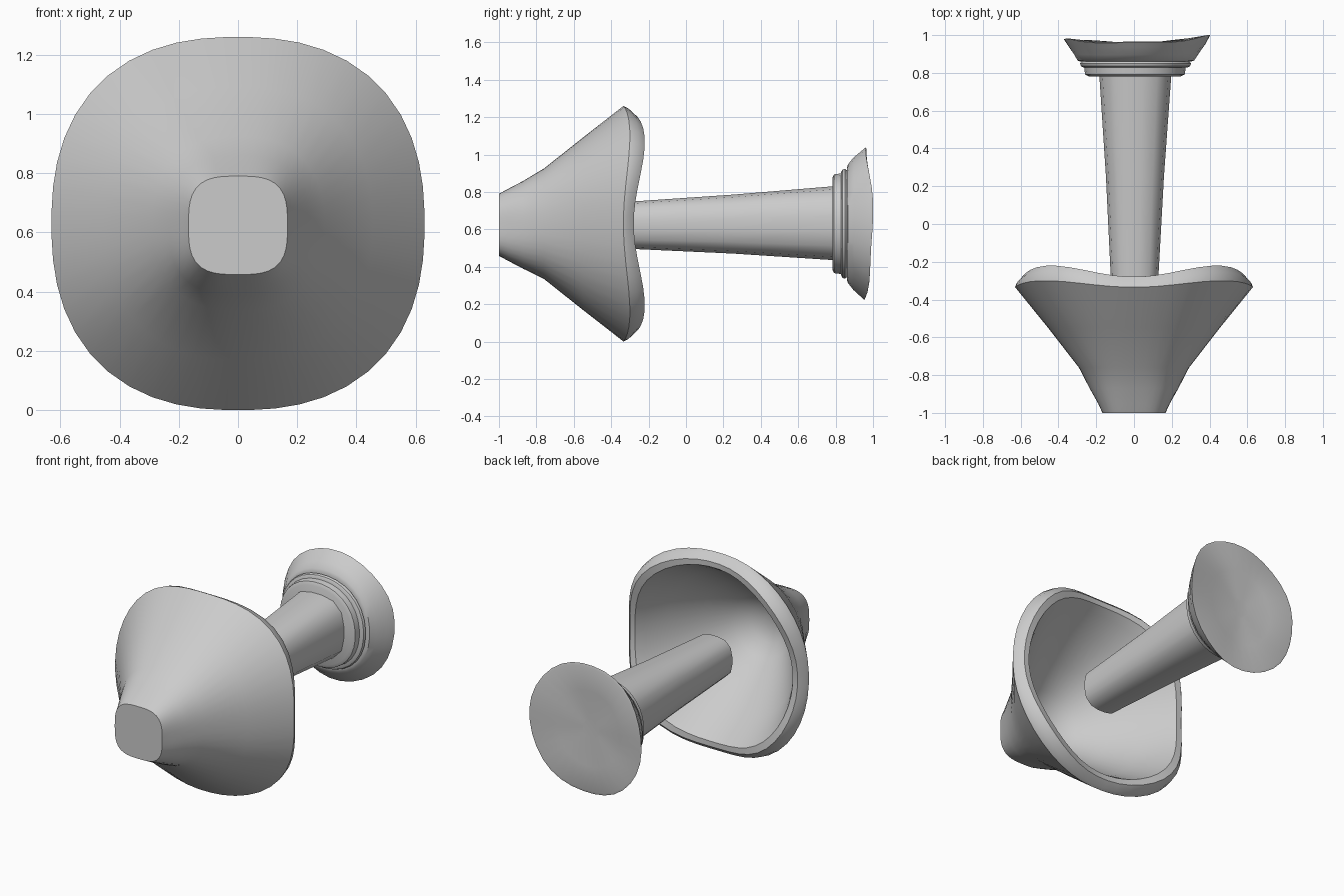
import bpy, bmesh
from math import sin, cos, pi, radians

if "Cube" in bpy.data.objects:
    bpy.data.objects.remove(bpy.data.objects["Cube"])

CZ = 0.63  # height of the common axis


def section(a, n):
    """Point on a unit rounded square (superellipse) at angle a."""
    c, s = cos(a), sin(a)
    k = (abs(c) ** n + abs(s) ** n) ** (-1 / n)
    return c * k, s * k


def loft(name, rings, sides, warp=None):
    """Skin rings (y, radius x, radius z, roundness, warp amount, centre x, centre z) along y."""
    bm = bmesh.new()
    loops = []
    for y, rx, rz, n, w, cx, cz in rings:
        loop = []
        for i in range(sides):
            a = 2 * pi * (i + 0.5) / sides
            u, v = section(a, n)
            dy = w * warp(a) if warp else 0
            loop.append(bm.verts.new((cx + rx * u, y + dy, cz + rz * v)))
        loops.append(loop)
    for p, q in zip(loops, loops[1:]):
        for i in range(sides):
            j = (i + 1) % sides
            bm.faces.new((p[i], p[j], q[j], q[i]))
    bm.faces.new(loops[0])
    bm.faces.new(loops[-1])
    bmesh.ops.recalc_face_normals(bm, faces=bm.faces)
    me = bpy.data.meshes.new(name)
    bm.to_mesh(me)
    bm.free()
    ob = bpy.data.objects.new(name, me)
    bpy.context.collection.objects.link(ob)
    bpy.context.view_layer.objects.active = ob
    ob.select_set(True)
    bpy.ops.object.shade_smooth_by_angle(angle=radians(35))
    ob.select_set(False)
    return ob


def round_rings(profile, n, cx=0.0, cz=CZ):
    return [(y, r, r, n, 0, cx, cz) for y, r in profile]


# Hollow flared shade: outer wall, turned rim, rounded bowl inside; rim rises at its corners
shade = [(-1.0, .167, .166, 3.2, 0), (-.95, .19, .193, 3.0, 0),
         (-.87, .235, .235, 2.6, 0), (-.76, .292, .295, 2.35, 0),
         (-.55, .455, .462, 2.3, 0), (-.335, .63, .63, 2.38, .035),
         (-.315, .622, .62, 2.38, .06), (-.28, .59, .588, 2.35, .06),
         (-.28, .555, .555, 2.25, .05), (-.325, .525, .525, 2.15, .025),
         (-.45, .45, .45, 2.1, 0), (-.62, .32, .32, 2.1, 0),
         (-.76, .20, .20, 2.0, 0), (-.82, .12, .12, 2.0, 0),
         (-.84, .04, .04, 2.0, 0)]
loft("shade", [(*r, 0, CZ - .006 * (r[0] < -.8)) for r in shade], 48,
     warp=lambda a: sin(2 * a) ** 2)

# Tapered stem, widening towards the base
stem = [(-.29, .126, .127, 2.9, 0, .003, .622),
        (.25, .154, .158, 2.9, 0, .005, .628),
        (.80, .192, .199, 2.9, 0, .007, .633)]
loft("stem", stem, 16)

# Two stepped collars
loft("inner_collar", round_rings([(.782, .245), (.792, .265),
                                  (.832, .27), (.845, .25)], 2.15, .005), 32)
loft("outer_collar", round_rings([(.828, .275), (.836, .29),
                                  (.85, .295), (.868, .28)], 2.15, .008), 32)


# Flared base plate with a wavy edge and a slightly dished back
def plate_wave(a):
    c = cos(a)
    return c * c * (1.0 if c > 0 else .5) + .12 * sin(5 * a)


plate = [(.86, .295, .30, 2.15, 0, .008, CZ), (.866, .31, .318, 2.15, 0, .01, CZ),
         (.895, .33, .355, 2.1, .005, .012, CZ), (.935, .365, .39, 2.1, .02, .015, CZ),
         (.957, .387, .41, 2.1, .042, .016, CZ), (.962, .375, .395, 2.1, .035, .016, CZ),
         (.957, .22, .24, 2.1, .015, .01, CZ), (.952, .06, .06, 2.0, 0, 0, CZ)]
loft("base_plate", plate, 32, warp=plate_wave)
